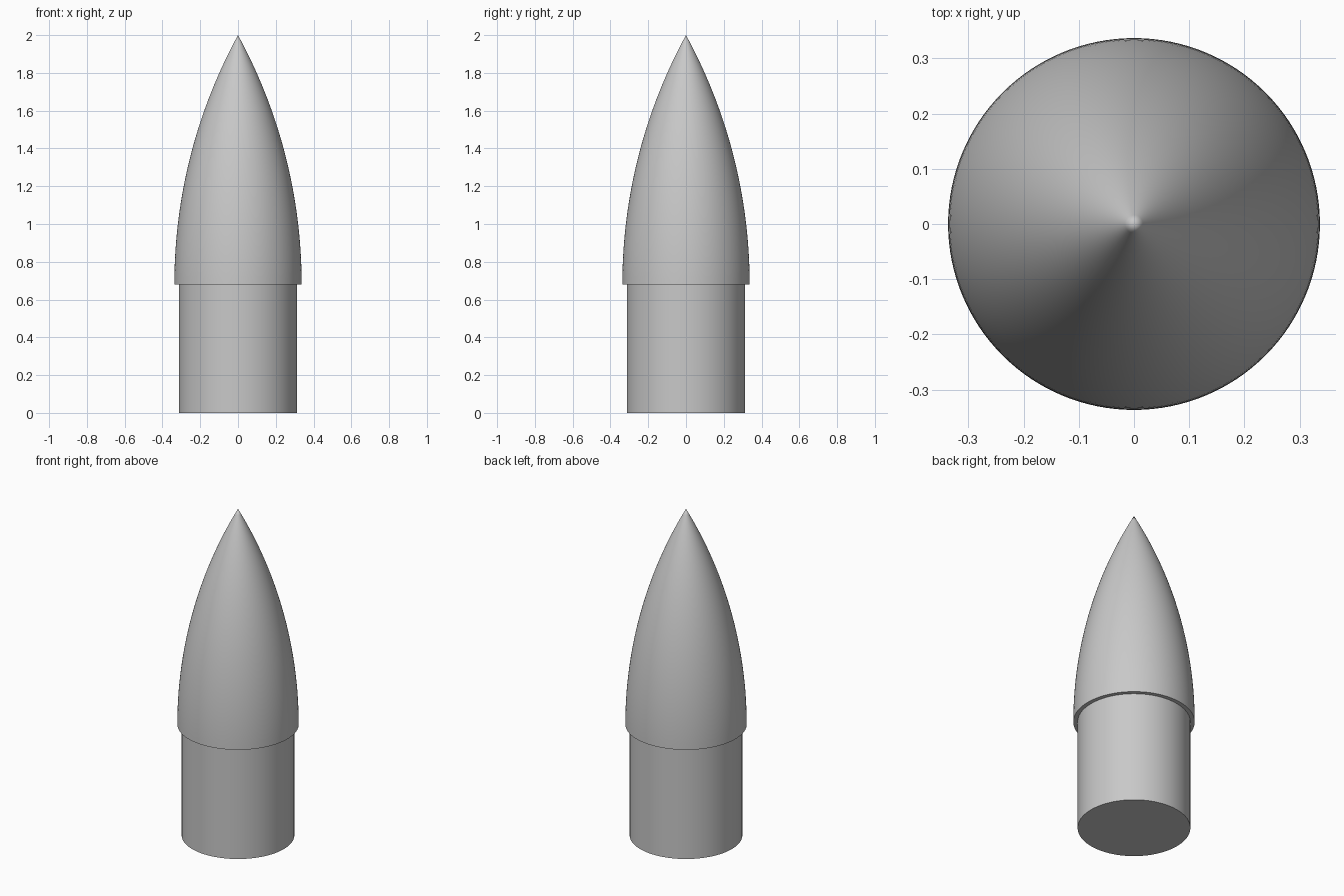
import bpy, bmesh, math

cube = bpy.data.objects.get("Cube")
if cube:
    bpy.data.objects.remove(cube, do_unlink=True)

SEGMENTS = 128
SHANK_RADIUS = 0.313
NOSE_RADIUS = 0.337
SHOULDER_Z = 0.68
TIP_Z = 2.0

grey = bpy.data.materials.new("plain_grey")
grey.use_nodes = True
color = (0.58, 0.58, 0.58, 1)
grey.diffuse_color = color
grey.node_tree.nodes["Principled BSDF"].inputs["Base Color"].default_value = color


def lathe(name, profile):
    """Spin a (radius, height) profile that starts and ends on the z axis."""
    bm = bmesh.new()
    verts = [bm.verts.new((r, 0, z)) for r, z in profile]
    edges = [bm.edges.new(pair) for pair in zip(verts, verts[1:])]
    bmesh.ops.spin(bm, geom=verts + edges, cent=(0, 0, 0), axis=(0, 0, 1),
                   angle=math.tau, steps=SEGMENTS, use_merge=True)
    bmesh.ops.remove_doubles(bm, verts=bm.verts[:], dist=1e-5)
    bmesh.ops.recalc_face_normals(bm, faces=bm.faces[:])
    mesh = bpy.data.meshes.new(name)
    bm.to_mesh(mesh)
    bm.free()
    mesh.materials.append(grey)
    obj = bpy.data.objects.new(name, mesh)
    bpy.context.collection.objects.link(obj)
    bpy.ops.object.select_all(action="DESELECT")
    obj.select_set(True)
    bpy.context.view_layer.objects.active = obj
    bpy.ops.object.shade_smooth_by_angle(angle=math.radians(30))
    return obj


# Straight cylindrical shank, closed where it meets the shoulder
lathe("shank", [(0, 0), (SHANK_RADIUS, 0), (SHANK_RADIUS, SHOULDER_Z), (0, SHOULDER_Z)])

# Pointed nose: a circular arc, vertical at the shoulder, ending in a sharp tip
length = TIP_Z - SHOULDER_Z
arc_radius = (NOSE_RADIUS**2 + length**2) / (2 * NOSE_RADIUS)
sweep = math.asin(length / arc_radius)
steps = 40
arc = []
for i in range(steps):
    a = sweep * i / steps
    arc.append((NOSE_RADIUS - arc_radius * (1 - math.cos(a)),
                SHOULDER_Z + arc_radius * math.sin(a)))
lathe("nose", [(0, SHOULDER_Z)] + arc + [(0, TIP_Z)])
